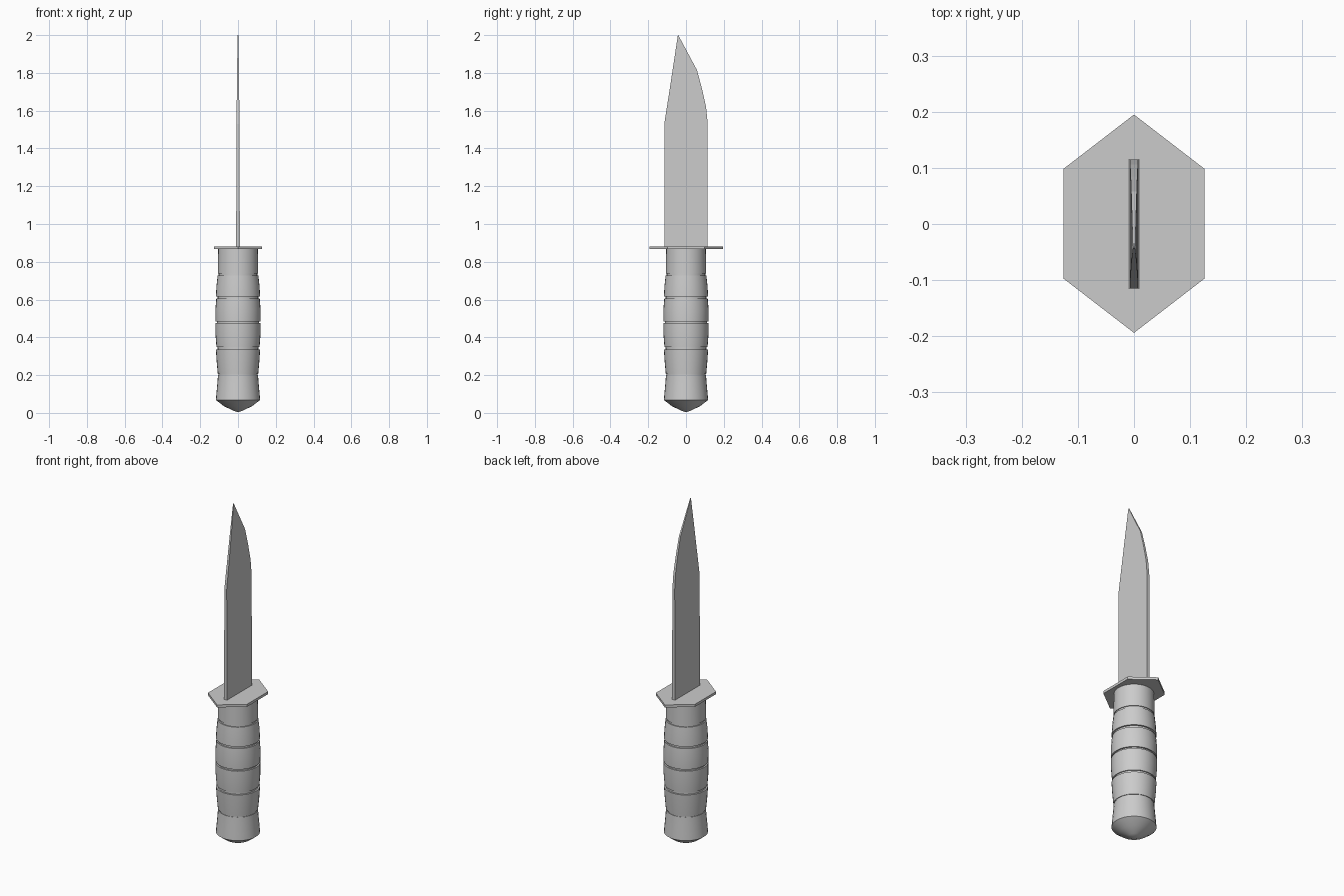
import bpy, bmesh, math

if "Cube" in bpy.data.objects:
    bpy.data.objects.remove(bpy.data.objects["Cube"])


def finish(bm, name, smooth=None):
    bmesh.ops.remove_doubles(bm, verts=bm.verts, dist=1e-5)
    bmesh.ops.recalc_face_normals(bm, faces=bm.faces)
    mesh = bpy.data.meshes.new(name)
    bm.to_mesh(mesh)
    bm.free()
    ob = bpy.data.objects.new(name, mesh)
    bpy.context.collection.objects.link(ob)
    if smooth:
        bpy.ops.object.select_all(action='DESELECT')
        ob.select_set(True)
        bpy.context.view_layer.objects.active = ob
        bpy.ops.object.shade_smooth_by_angle(angle=math.radians(smooth))
    return ob


def lathe(name, profile, sides=32):
    bm = bmesh.new()
    vs = [bm.verts.new((r, 0, z)) for r, z in profile]
    es = [bm.edges.new(p) for p in zip(vs, vs[1:])]
    bmesh.ops.spin(bm, geom=vs + es, cent=(0, 0, 0), axis=(0, 0, 1),
                   angle=2 * math.pi, steps=sides)
    return finish(bm, name, 40)


# Pommel with a shallow pointed base
lathe("pommel", [(0, 0.003), (0.03, 0.014), (0.075, 0.036), (0.117, 0.068),
                 (0.114, 0.105), (0.109, 0.16), (0.106, 0.2), (0, 0.2)])

# Grip rings: bottom z, top z, bottom / middle / top radius
rings = [(0.207, 0.335, 0.107, 0.113, 0.117), (0.348, 0.475, 0.114, 0.119, 0.119),
         (0.485, 0.605, 0.119, 0.120, 0.115), (0.617, 0.727, 0.117, 0.114, 0.108),
         (0.738, 0.868, 0.107, 0.106, 0.105)]
for i, (z0, z1, r0, r1, r2) in enumerate(rings):
    lathe(f"grip_ring_{i + 1}", [(0, z0), (r0, z0), (r1, (z0 + z1) / 2), (r2, z1), (0, z1)])

# Core showing in the grooves
lathe("grip_core", [(0, 0.19), (0.103, 0.19), (0.108, 0.34), (0.111, 0.48),
                    (0.108, 0.61), (0.102, 0.73), (0.102, 0.865), (0, 0.865)])

# Hexagonal guard plate
bm = bmesh.new()
hexagon = [(0, 0.195), (0.126, 0.098), (0.126, -0.097),
           (0, -0.194), (-0.126, -0.097), (-0.126, 0.098)]
face = bm.faces.new([bm.verts.new((x, y, 0.867)) for x, y in hexagon])
ext = bmesh.ops.extrude_face_region(bm, geom=[face])
bmesh.ops.translate(bm, vec=(0, 0, 0.015),
                    verts=[v for v in ext["geom"] if isinstance(v, bmesh.types.BMVert)])
finish(bm, "guard")

# Blade sections: z, spine y, edge y, half thickness
sections = [(0.875, -0.115, 0.115, 0.010), (1.53, -0.115, 0.115, 0.0075),
            (1.62, -0.101, 0.106, 0.007), (1.715, -0.086, 0.085, 0.006),
            (1.815, -0.071, 0.058, 0.005), (2.0, -0.043, -0.041, 0.002)]
bm = bmesh.new()
loops = [[bm.verts.new(c) for c in ((-t, a, z), (t, a, z), (t, b, z), (-t, b, z))]
         for z, a, b, t in sections]
for lo, hi in zip(loops, loops[1:]):
    for i in range(4):
        j = (i + 1) % 4
        bm.faces.new((lo[i], lo[j], hi[j], hi[i]))
bm.faces.new(loops[0])
bm.faces.new(loops[-1])
finish(bm, "blade")
